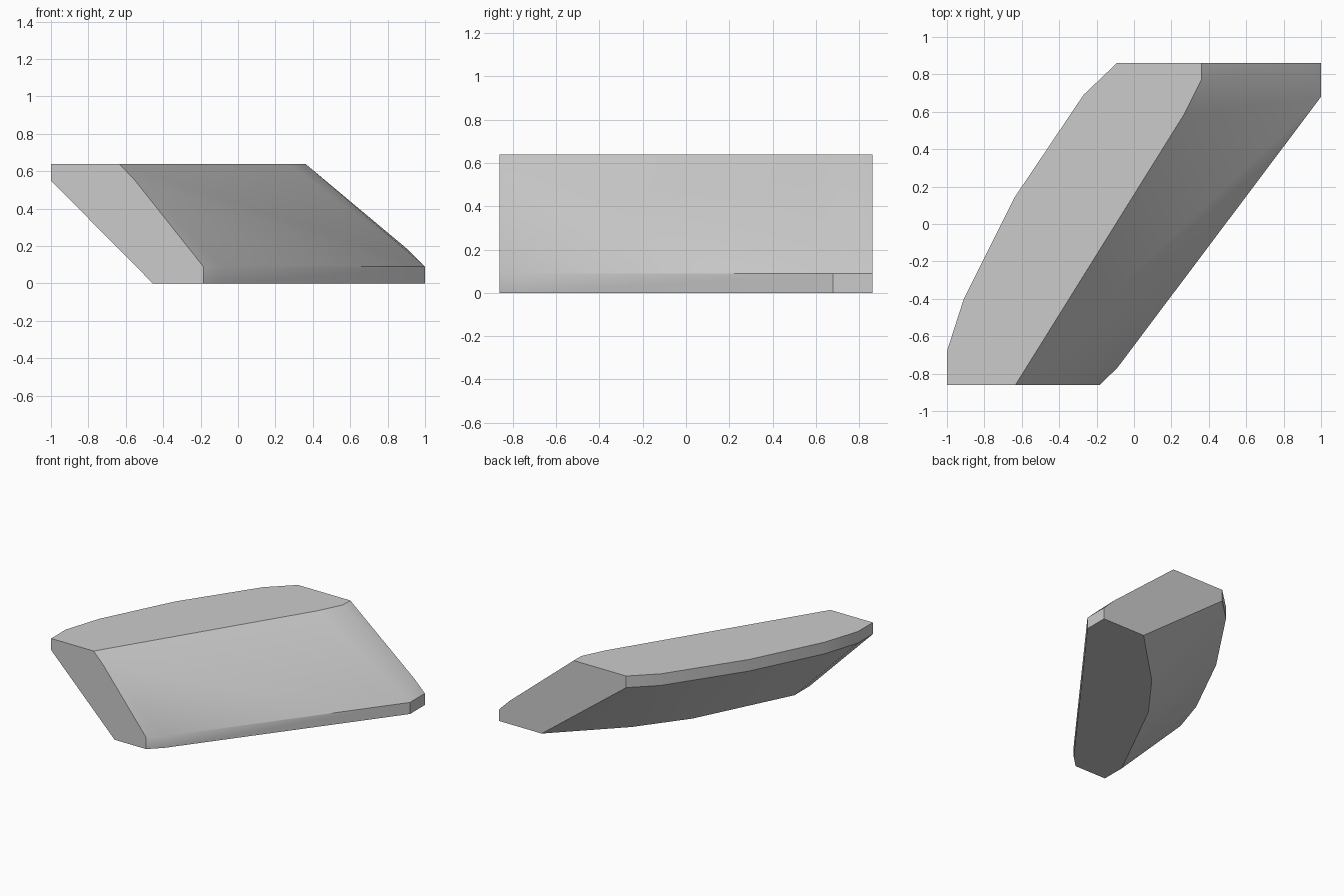
import bpy, bmesh, math

cube = bpy.data.objects.get("Cube")
if cube:
    bpy.data.objects.remove(cube, do_unlink=True)

# One plain grey
grey = bpy.data.materials.new("plain_grey")
grey.use_nodes = True
colour = (0.6, 0.6, 0.6, 1)
grey.diffuse_color = colour
grey.node_tree.nodes["Principled BSDF"].inputs["Base Color"].default_value = colour

Y, TOP, RIM, FOOT = 0.862, 0.64, 0.55, 0.09

# Outlines in plan: rounded upper rim, sloping crest, lower lip and underside
rim = [(-1, -Y), (-1, -0.68), (-0.91, -0.40), (-0.64, 0.14), (-0.27, 0.69), (-0.09, Y)]
crest = [(-0.635, -Y), (0.27, 0.59), (0.36, 0.77), (0.36, Y)]
lip = [(-0.185, -Y), (-0.09, -0.77), (0.05, -0.585), (1, 0.68), (1, Y)]
underside = [(-0.455, -Y), (-0.455, -0.68), (-0.09, 0.05), (0.18, 0.41), (0.635, Y)]

# Each outline is repeated at the heights where it bounds the slab
levels = [(rim, TOP), (rim, RIM), (crest, TOP), (lip, FOOT), (lip, 0), (underside, 0)]
points = [(x, y, z) for outline, z in levels for x, y in outline]
points += [(-0.55, -Y, RIM), (0.91, Y, 0.18)]  # softened end corners

# Skin the convex slab and merge flat areas
bm = bmesh.new()
for p in points:
    bm.verts.new(p)
hull = bmesh.ops.convex_hull(bm, input=bm.verts)
loose = {g for g in hull["geom_interior"] + hull["geom_unused"]
         if isinstance(g, bmesh.types.BMVert)}
bmesh.ops.delete(bm, geom=list(loose), context='VERTS')
bmesh.ops.dissolve_limit(bm, angle_limit=math.radians(1), verts=bm.verts, edges=bm.edges)
bmesh.ops.recalc_face_normals(bm, faces=bm.faces)

mesh = bpy.data.meshes.new("slanted_slab")
bm.to_mesh(mesh)
bm.free()
mesh.materials.append(grey)
slab = bpy.data.objects.new("slanted_slab", mesh)
bpy.context.collection.objects.link(slab)

# Soft shading across the shallow bends
bpy.ops.object.select_all(action='DESELECT')
slab.select_set(True)
bpy.context.view_layer.objects.active = slab
bpy.ops.object.shade_smooth_by_angle(angle=math.radians(30))
